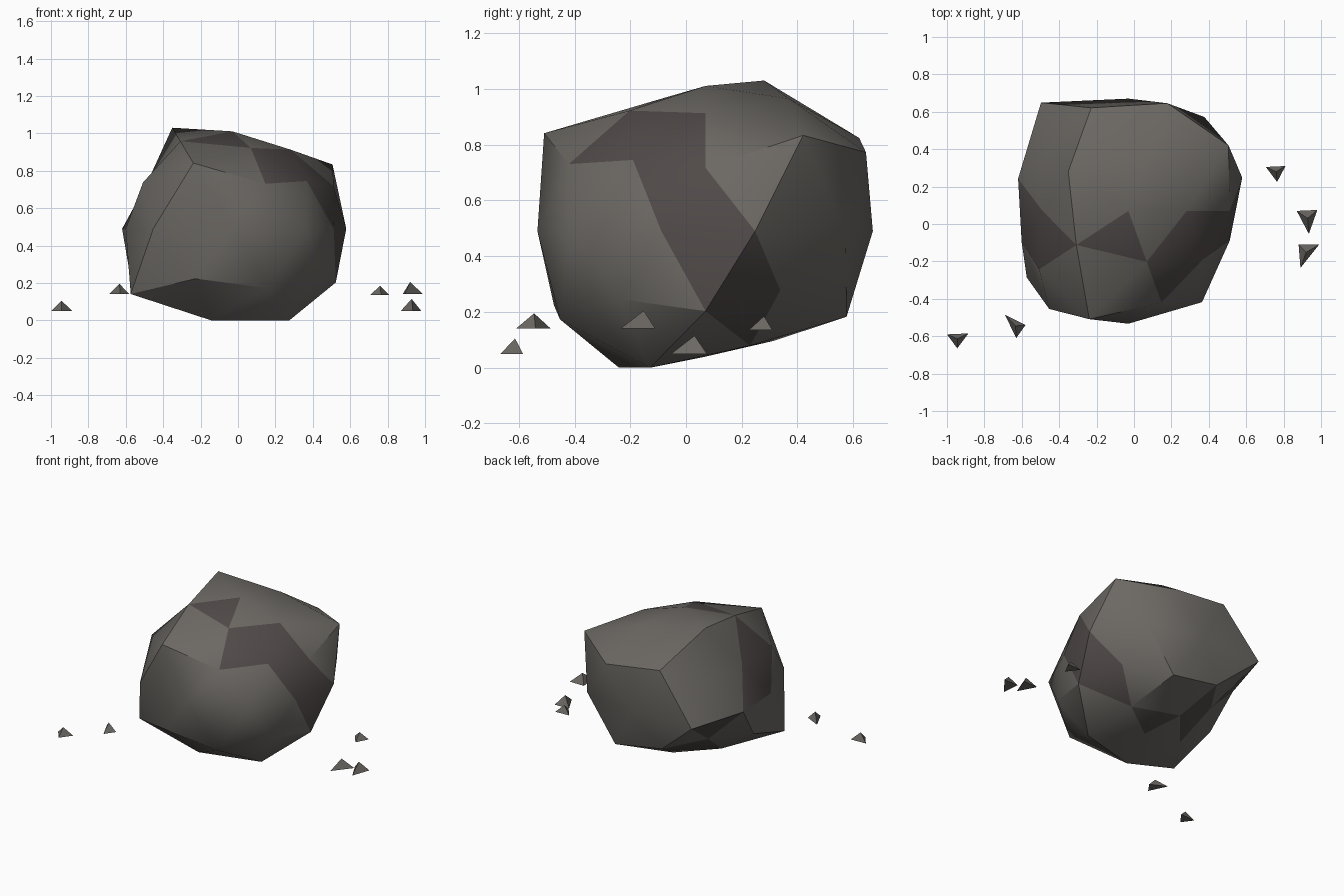
import bpy, bmesh, math
from mathutils import Vector

if "Cube" in bpy.data.objects:
    bpy.data.objects.remove(bpy.data.objects["Cube"])


def material(name, rgb):
    m = bpy.data.materials.new(name)
    m.diffuse_color = (*rgb, 1)
    m.use_nodes = True
    m.node_tree.nodes["Principled BSDF"].inputs["Base Color"].default_value = m.diffuse_color
    return m


STONE = material("grey stone", (0.150, 0.140, 0.127))
VEIN = material("dark vein", (0.080, 0.069, 0.066))


def add_object(name, bm, mats):
    bmesh.ops.recalc_face_normals(bm, faces=bm.faces)
    mesh = bpy.data.meshes.new(name)
    bm.to_mesh(mesh)
    bm.free()
    for m in mats:
        mesh.materials.append(m)
    ob = bpy.data.objects.new(name, mesh)
    bpy.context.collection.objects.link(ob)
    return mesh


# Boulder: an icosphere whose rings of vertices are pushed in and out.
# ring letter: (unit height, first azimuth, azimuth step, radii round the ring)
RINGS = {
    "T": (1.0, 0, 360, [0.62]),
    "A": (0.8507, 0, 72, [0.592, 0.665, 0.756, 0.655, 0.605]),
    "V": (0.5257, 36, 72, [0.778, 0.757, 0.54, 0.795, 0.578]),
    "U": (0.4472, 0, 72, [0.605, 0.752, 0.62, 0.66, 0.64]),
    "E": (0.0, 18, 36, [0.64, 0.69, 0.667, 0.795, 0.62,
                        0.60, 0.72, 0.67, 0.67, 0.57]),
    "L": (-0.4472, 36, 72, [0.567, 0.655, 0.615, 0.71, 0.65]),
    "M": (-0.5257, 0, 72, [0.65, 0.695, 0.52, 0.79, 0.717]),
    "B": (-0.8507, 36, 72, [0.575, 0.55, 0.565, 0.69, 0.715]),
    "D": (-1.0, 0, 360, [0.536]),
}
CENTRE = Vector((-0.03, 0.07, 0.49))
SCALE = Vector((1.0, 0.9, 0.84))

# Vein: the triangles of the zigzag band that runs round the boulder
BAND = """T0 A216 A288/U288 A288 V324/A288 A0 V324/A0 U0 V324/V324 U0 E342/
U0 E18 E342/E342 E18 M0/E18 L36 M0/L36 M0 B36/D0 B36 B108/B108 B180 M144/
B108 M144 L108/M144 E126 E162/V180 E162 E198/V180 U216 E198/A216 V180 U216"""
BAND = {frozenset(t.split()) for t in BAND.split("/")}

bm = bmesh.new()
bmesh.ops.create_icosphere(bm, subdivisions=2, radius=1)
names = {}
for v in bm.verts:
    d = v.co.normalized()
    ring = min(RINGS, key=lambda k: abs(RINGS[k][0] - d.z))
    _, start, step, radii = RINGS[ring]
    i = 0
    if len(radii) > 1:
        az = math.degrees(math.atan2(d.y, d.x))
        i = round((az - start) / step) % len(radii)
    names[v] = f"{ring}{start + i * step}"
    v.co = CENTRE + d * SCALE * radii[i]
    v.co.z = max(v.co.z, 0)          # flat resting foot
for f in bm.faces:
    f.material_index = int(frozenset(names[v] for v in f.verts) in BAND)
boulder = add_object("boulder", bm, [STONE, VEIN])
boulder.shade_smooth()
boulder.set_sharp_from_angle(angle=math.radians(32))

# Stone chips: small tetrahedra (three base corners, base height, top height)
CHIPS = [
    ((0.705, 0.305), (0.81, 0.31), (0.765, 0.225), 0.135, 0.185),
    ((0.87, 0.07), (0.98, 0.075), (0.935, -0.053), 0.05, 0.115),
    ((0.88, -0.11), (0.99, -0.11), (0.89, -0.235), 0.14, 0.205),
    ((-0.69, -0.485), (-0.58, -0.54), (-0.63, -0.61), 0.14, 0.195),
    ((-1.0, -0.59), (-0.885, -0.585), (-0.945, -0.665), 0.05, 0.105),
]
for n, (a, b, c, low, high) in enumerate(CHIPS, 1):
    bm = bmesh.new()
    base = [bm.verts.new((*p, low)) for p in (a, b, c)]
    top = bm.verts.new(((a[0] + b[0] + c[0]) / 3, (a[1] + b[1] + c[1]) / 3, high))
    bm.faces.new(base)
    for i in range(3):
        bm.faces.new((base[i], base[(i + 1) % 3], top))
    add_object(f"stone_chip_{n}", bm, [STONE])
